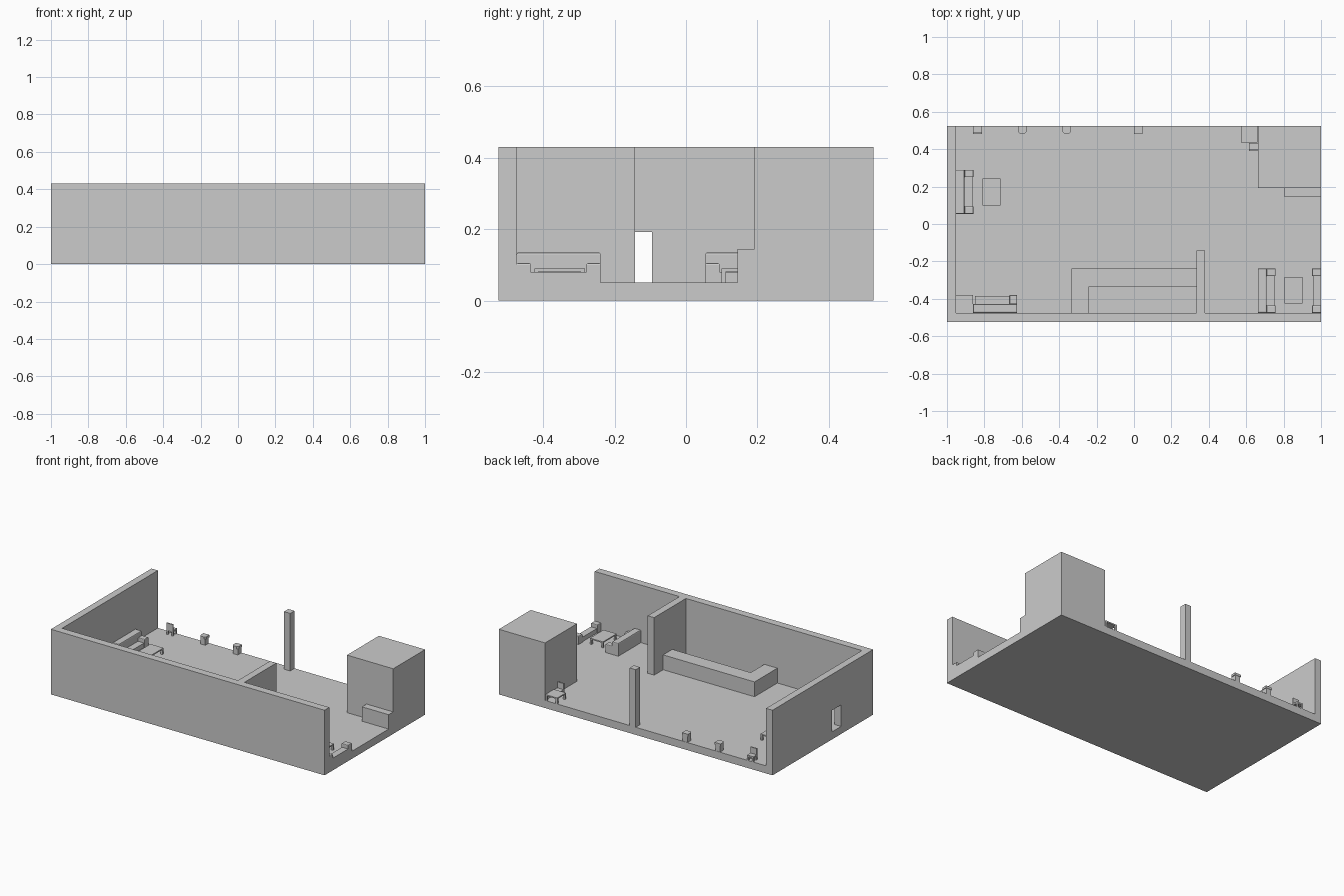
import bpy, bmesh
from math import radians
from mathutils import Matrix, Vector

cube = bpy.data.objects.get("Cube")
if cube:
    bpy.data.objects.remove(cube, do_unlink=True)

GREY = (0.6, 0.6, 0.6, 1)
mat = bpy.data.materials.new("plain grey")
mat.use_nodes = True
mat.diffuse_color = GREY
mat.node_tree.nodes["Principled BSDF"].inputs["Base Color"].default_value = GREY

FLOOR, TOP = 0.05, 0.43
BACK, INNER = 0.525, 0.475


def finish(name, bm, origin=(0, 0), angle=0):
    bmesh.ops.recalc_face_normals(bm, faces=bm.faces)
    mesh = bpy.data.meshes.new(name)
    bm.to_mesh(mesh)
    bm.free()
    mesh.materials.append(mat)
    ob = bpy.data.objects.new(name, mesh)
    ob.location = (*origin, 0)
    ob.rotation_euler.z = radians(angle)
    bpy.context.collection.objects.link(ob)
    return ob


def add_box(bm, x0, x1, y0, y1, z0, z1, bevel=0):
    lo, hi = Vector((x0, y0, z0)), Vector((x1, y1, z1))
    m = Matrix.Translation((lo + hi) / 2) @ Matrix.Diagonal((*(hi - lo), 1))
    verts = bmesh.ops.create_cube(bm, size=1, matrix=m)["verts"]
    if bevel:
        edges = list({e for v in verts for e in v.link_edges
                      if min(w.co.z for w in e.verts) > z0 + 0.001})
        bmesh.ops.bevel(bm, geom=edges, offset=bevel, segments=2,
                        profile=0.5, affect='EDGES')


def box(name, *size):
    bm = bmesh.new()
    add_box(bm, *size)
    return finish(name, bm)


def prism(name, points, direction):
    bm = bmesh.new()
    face = bm.faces.new([bm.verts.new(p) for p in points])
    new = bmesh.ops.extrude_face_region(bm, geom=[face])["geom"]
    bmesh.ops.translate(bm, vec=direction,
                        verts=[g for g in new if isinstance(g, bmesh.types.BMVert)])
    return finish(name, bm)


# Sofa: back at local x = 0, facing local +x
def sofa(name, origin, angle, back=True, arms=(-1, 1)):
    bm = bmesh.new()
    half, depth, arm, rest = 0.118, 0.095, 0.04, 0.047
    if back:
        add_box(bm, 0, rest, -half, half, FLOOR, 0.135, 0.006)
    add_box(bm, rest, depth - 0.004, -half + 0.01, half - 0.01, FLOOR, 0.08)
    for s in arms:
        a, b = sorted((s * half, s * (half - arm)))
        add_box(bm, rest, depth, a, b, FLOOR, 0.105, 0.005)
    return finish(name, bm, origin, angle)


# Table: thin top on four legs
def table(name, x0, x1, y0, y1):
    bm = bmesh.new()
    leg, under = 0.012, 0.082
    add_box(bm, x0, x1, y0, y1, under, 0.09)
    for x in (x0, x1 - leg):
        for y in (y0, y1 - leg):
            add_box(bm, x, x + leg, y, y + leg, FLOOR, under)
    return finish(name, bm)


# Chair: backrest on the -y side
def chair(name, x, y):
    bm = bmesh.new()
    w, leg, seat = 0.046, 0.01, 0.085
    add_box(bm, x, x + w, y, y + w - 0.003, seat - 0.01, seat)
    add_box(bm, x, x + w, y, y + 0.008, seat, 0.125)
    for dx in (0, w - leg):
        for dy in (0, w - leg - 0.003):
            add_box(bm, x + dx, x + dx + leg, y + dy, y + dy + leg, FLOOR, seat - 0.01)
    return finish(name, bm)


# Stool: block body with a wider chamfered cap
def stool(name, x, y):
    bm = bmesh.new()
    w = 0.022
    add_box(bm, x - w + 0.004, x + w - 0.004, y + 0.004, BACK - 0.002, FLOOR, 0.09)
    c = 0.01
    pts = [(x - w, BACK), (x - w, y + c), (x - w + c, y),
           (x + w - c, y), (x + w, y + c), (x + w, BACK)]
    face = bm.faces.new([bm.verts.new((a, b, 0.09)) for a, b in pts])
    new = bmesh.ops.extrude_face_region(bm, geom=[face])["geom"]
    bmesh.ops.translate(bm, vec=(0, 0, 0.015),
                        verts=[g for g in new if isinstance(g, bmesh.types.BMVert)])
    return finish(name, bm)


# Building shell
box("floor", -1, 1, -BACK, BACK, 0, FLOOR)
box("front_wall", -1, 1, -BACK, -INNER, FLOOR, TOP)
box("partition_wall", 0.333, 0.38, -INNER, -0.143, FLOOR, TOP)
box("column", 0, 0.045, 0.48, BACK, FLOOR, TOP)
DOOR = (-0.19, -0.095, 0.192)
outline = [(-INNER, FLOOR), (DOOR[0], FLOOR), (DOOR[0], DOOR[2]), (DOOR[1], DOOR[2]),
           (DOOR[1], FLOOR), (BACK, FLOOR), (BACK, TOP), (-INNER, TOP)]
prism("right_wall_with_doorway", [(-1, y, z) for y, z in outline], (0.047, 0, 0))

# Corner room and the low ledge beside it
box("corner_room", 0.662, 1, 0.192, BACK, FLOOR, TOP)
box("ledge", 0.805, 1, 0.144, 0.192, FLOOR, 0.145)

# L-shaped counter
counter = [(-0.335, -INNER), (-0.24, -INNER), (-0.24, -0.333),
           (0.333, -0.333), (0.333, -0.237), (-0.335, -0.237)]
prism("counter", [(x, y, FLOOR) for x, y in counter], (0, 0, 0.098))

# Sofas
sofa("side_sofa", (-0.953, 0.172), 0)
sofa("lounge_sofa", (0.662, -0.357), 0)
sofa("open_side_sofa", (1.047, -0.357), 180, back=False)
sofa("front_sofa", (-0.743, -INNER), 90, arms=(-1,))
box("corner_seat", -0.953, -0.861, -INNER, -0.38, FLOOR, 0.08)

# Tables, chairs and stools
table("side_table", -0.81, -0.715, 0.1, 0.243)
table("lounge_table", 0.805, 0.9, -0.425, -0.283)
table("small_table", 0.573, 0.66, 0.435, BACK)
chair("small_table_chair", 0.616, 0.39)
chair("back_chair", -0.86, 0.482)
for i, x in enumerate((-0.598, -0.36)):
    stool("stool_" + str(i + 1), x, 0.482)
